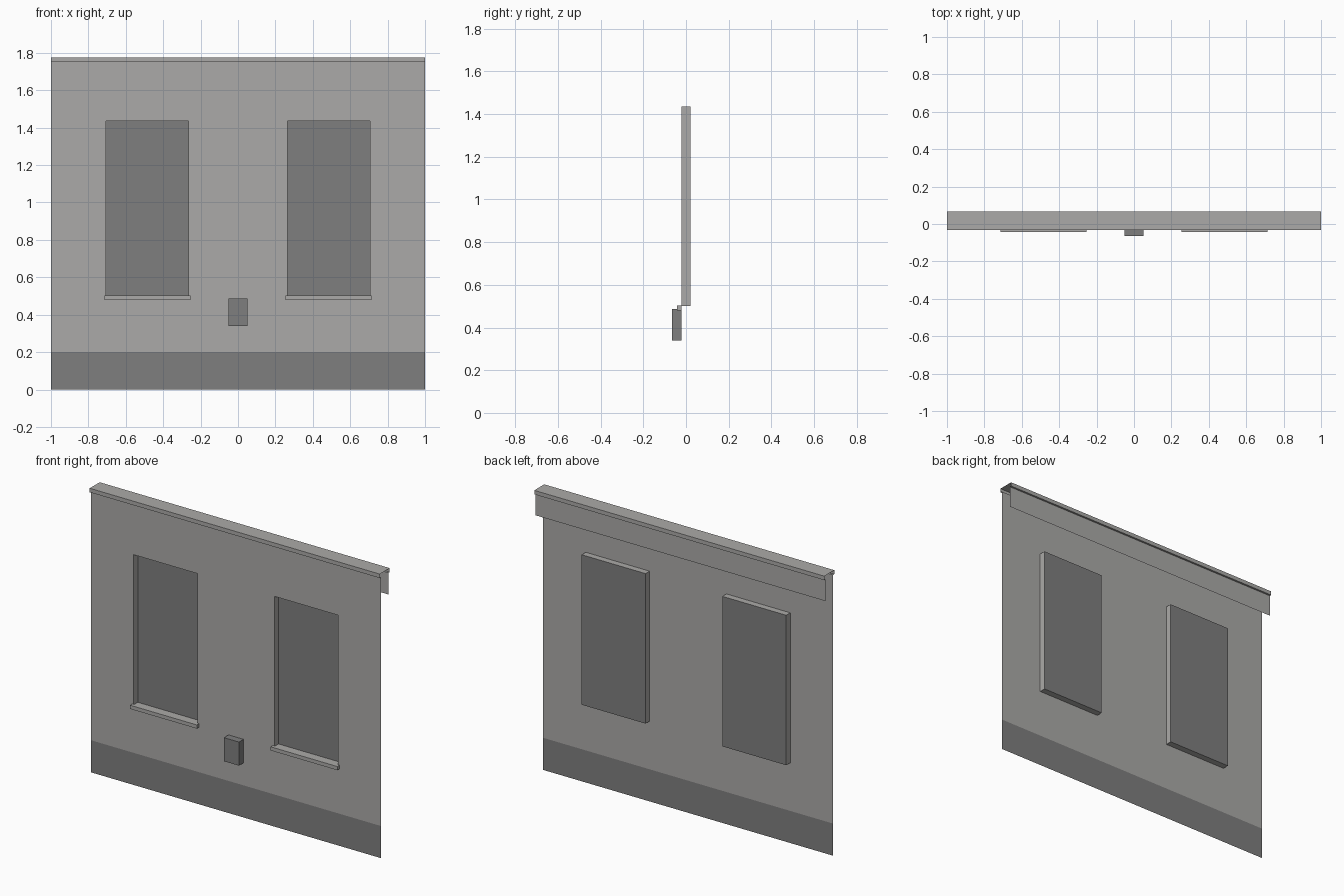
import bpy

cube = bpy.data.objects.get("Cube")
if cube:
    bpy.data.objects.remove(cube)


def material(name, r, g, b):
    m = bpy.data.materials.new(name)
    m.use_nodes = True
    m.diffuse_color = (r, g, b, 1)
    bsdf = m.node_tree.nodes["Principled BSDF"]
    bsdf.inputs["Base Color"].default_value = (r, g, b, 1)
    bsdf.inputs["Roughness"].default_value = 0.9
    return m


plaster = material("light grey plaster", 0.407, 0.402, 0.392)
dark = material("dark grey", 0.212, 0.212, 0.212)

WALL_Y = -0.02
PANE_Y = 0.02
X_IN, X_OUT = 0.265, 0.705
Z_LOW, Z_HIGH = 0.5, 1.435
PLINTH, EAVES, TOP = 0.2, 1.75, 1.775


def build(name, verts, faces, *mats):
    mesh = bpy.data.meshes.new(name)
    mesh.from_pydata(verts, [], faces)
    for m in mats:
        mesh.materials.append(m)
    obj = bpy.data.objects.new(name, mesh)
    bpy.context.collection.objects.link(obj)
    return obj


def wall_block(name, x0, x1, y0, z0, z1, mat):
    """Box standing out from the wall, open where it meets the wall."""
    verts = [(x, y, z) for y in (y0, WALL_Y)
             for x, z in ((x0, z0), (x1, z0), (x1, z1), (x0, z1))]
    sides = [(i, i + 4, (i + 1) % 4 + 4, (i + 1) % 4) for i in range(4)]
    return build(name, verts, [(0, 1, 2, 3)] + sides, mat)


# Wall sheet: a grid with the two window cells left out
xs = [-1, -X_OUT, -X_IN, X_IN, X_OUT, 1]
zs = [0, PLINTH, Z_LOW, Z_HIGH, EAVES]
n = len(xs)
verts = [(x, WALL_Y, z) for z in zs for x in xs]
faces = [(r * n + c, r * n + c + 1, (r + 1) * n + c + 1, (r + 1) * n + c)
         for r in range(len(zs) - 1) for c in range(n - 1)
         if not (zs[r] == Z_LOW and c in (1, 3))]
wall = build("wall", verts, faces, plaster, dark)
# Dark plinth band at the foot
for p in wall.data.polygons:
    p.material_index = 1 if p.center.z < PLINTH else 0

# Windows: recessed frame, pane and sill
for side, s in (("right", -1), ("left", 1)):
    x0, x1 = sorted((s * X_IN, s * X_OUT))
    corners = [(x0, Z_LOW), (x1, Z_LOW), (x1, Z_HIGH), (x0, Z_HIGH)]
    ring = [(x, y, z) for y in (WALL_Y, PANE_Y) for x, z in corners]
    reveal = [(i, (i + 1) % 4, (i + 1) % 4 + 4, i + 4) for i in range(4)]
    build(side + "_window_reveal", ring, reveal, plaster)
    build(side + "_window_pane", ring[4:], [(0, 1, 2, 3)], dark)
    wall_block(side + "_window_sill", x0 - 0.01, x1 + 0.01, -0.042,
               0.48, 0.503, plaster)

# Small box on the wall
wall_block("wall_box", -0.052, 0.052, -0.065, 0.34, 0.487, dark)

# Coping: open folded profile with a short panel hanging behind
profile = [(WALL_Y, EAVES), (-0.032, EAVES), (-0.032, TOP), (0.066, TOP),
           (0.066, EAVES), (0.054, EAVES), (0.054, 1.615)]
verts = [(x, y, z) for x in (-1, 1) for y, z in profile]
k = len(profile)
faces = [(i, i + k, i + 1 + k, i + 1) for i in range(k - 1)]
build("coping", verts, faces, plaster)
